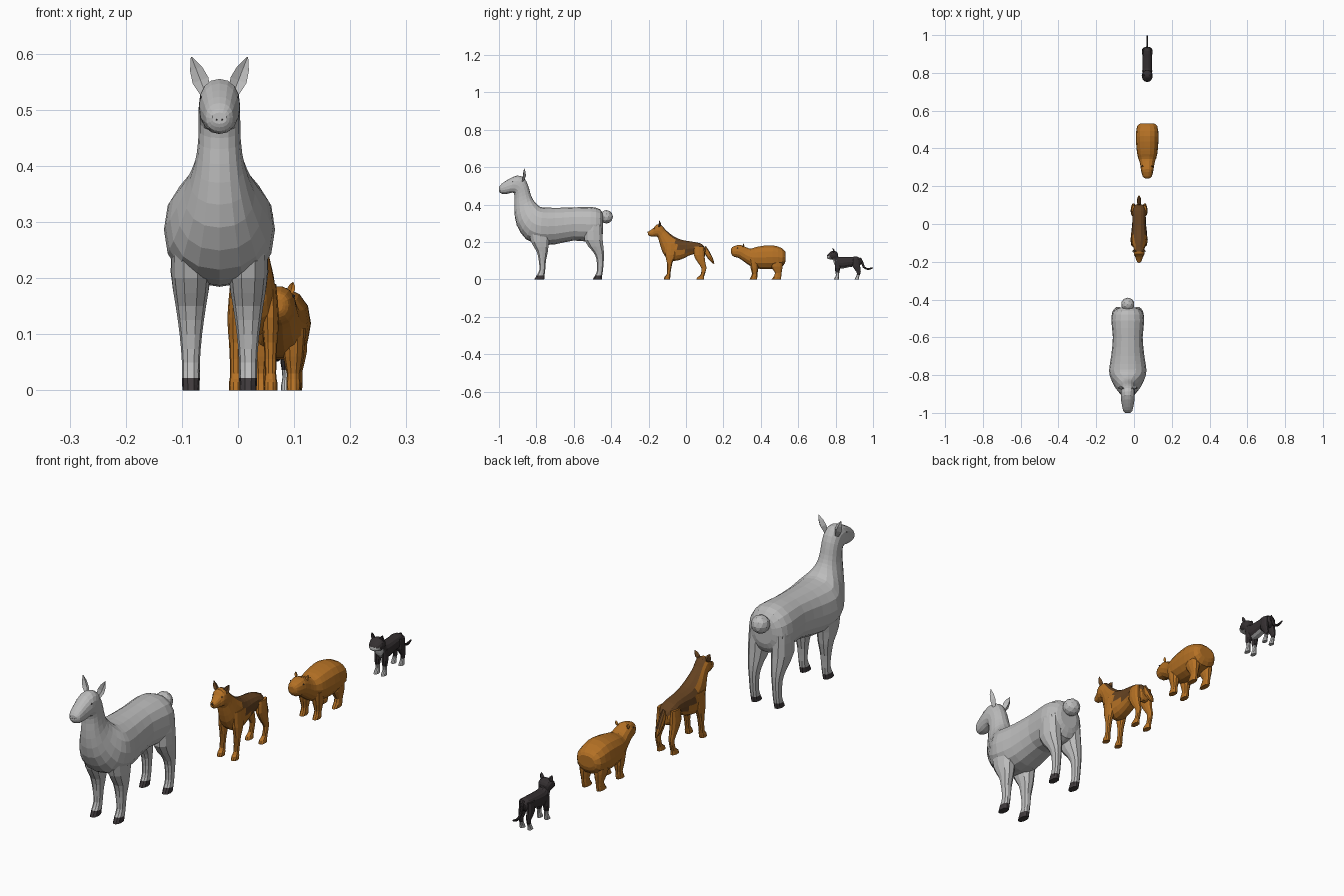
import bpy, bmesh, math
from mathutils import Vector


def material(name, rgb):
    m = bpy.data.materials.new(name)
    m.diffuse_color = (*rgb, 1)
    return m


WOOL = material("pale grey wool", (0.5, 0.5, 0.5))
HOOF = material("dark hoof", (0.05, 0.042, 0.045))
TAN = material("orange tan fur", (0.46, 0.165, 0.018))
BROWN = material("dark brown fur", (0.13, 0.055, 0.015))
BLACK = material("black fur", (0.035, 0.029, 0.031))


def finish(name, bm, mats, rule=None):
    bmesh.ops.recalc_face_normals(bm, faces=bm.faces)
    bm.normal_update()
    if rule:
        for f in bm.faces:
            f.material_index = int(rule(f.calc_center_median(), f.normal))
    me = bpy.data.meshes.new(name)
    bm.to_mesh(me)
    bm.free()
    for m in mats:
        me.materials.append(m)
    ob = bpy.data.objects.new(name, me)
    bpy.context.collection.objects.link(ob)
    return ob


def smooth_path(rows, steps):
    # Catmull-Rom interpolation between cross-sections
    out = []
    for i in range(len(rows) - 1):
        p0, p1, p2, p3 = (rows[max(0, min(len(rows) - 1, i + k))] for k in (-1, 0, 1, 2))
        for s in range(steps):
            t = s / steps
            out.append([0.5 * (2 * b + (c - a) * t + (2 * a - 5 * b + 4 * c - d) * t * t
                               + (3 * b - a - 3 * c + d) * t ** 3)
                        for a, b, c, d in zip(p0, p1, p2, p3)])
    return out + [list(rows[-1])]


def loft(name, rows, x, mats, rule=None, sides=14, steps=2):
    # each row: lower y, lower z, upper y, upper z, half width
    bm = bmesh.new()
    rings = []
    for yb, zb, yt, zt, w in smooth_path(rows, steps):
        ring = []
        for k in range(sides):
            a = 2 * math.pi * k / sides
            c, s = (math.copysign(abs(v) ** 0.88, v) for v in (math.cos(a), math.sin(a)))
            ring.append(bm.verts.new((x + w * c, (yb + yt) / 2 + (yt - yb) / 2 * s,
                                      (zb + zt) / 2 + (zt - zb) / 2 * s)))
        rings.append(ring)
    for r, q in zip(rings, rings[1:]):
        for k in range(sides):
            j = (k + 1) % sides
            bm.faces.new((r[k], r[j], q[j], q[k]))
    bm.faces.new(rings[0])
    bm.faces.new(rings[-1])
    return finish(name, bm, mats, rule)


def legs(name, rows, x, off, mats, rule=None):
    # each row: z, front y, back y, half width
    for side, s in (("left", 1), ("right", -1)):
        loft(f"{name} {side}", [(f, z, b, z, w) for z, f, b, w in rows],
             x + s * off, mats, rule, sides=10)


def ears(name, x, base, tip, width, thick, mat):
    # cupped leaf shape: hollow front, rounded back
    for side, s in (("left", 1), ("right", -1)):
        a = Vector((x + s * base[0], base[1], base[2]))
        b = Vector((x + s * tip[0], tip[1], tip[2]))
        across = (b - a).cross(Vector((0, 1, 0))).normalized() * width / 2
        bm = bmesh.new()
        rings = []
        for t, k in ((-0.15, 0.6), (0.3, 1), (0.65, 0.75), (1, 0.08)):
            c = a.lerp(b, t)
            back = Vector((0, thick * k, 0))
            rings.append([bm.verts.new(p) for p in
                          (c + across * k, c + back * 0.4, c - across * k, c + back)])
        for r, q in zip(rings, rings[1:]):
            for k in range(4):
                j = (k + 1) % 4
                bm.faces.new((r[k], r[j], q[j], q[k]))
        bm.faces.new(rings[0])
        bm.faces.new(rings[-1])
        finish(f"{name} {side}", bm, [mat])


def ball(name, pos, r, mat, sub=2):
    bm = bmesh.new()
    bmesh.ops.create_icosphere(bm, subdivisions=sub, radius=r)
    bmesh.ops.translate(bm, verts=bm.verts, vec=pos)
    finish(name, bm, [mat])


# Llama
X = -0.033
loft("llama body", [
    (-.443, .25, -.443, .345, .04), (-.46, .21, -.46, .375, .075), (-.51, .2, -.51, .388, .087),
    (-.6, .208, -.6, .385, .079), (-.7, .188, -.7, .383, .088), (-.78, .187, -.77, .386, .099),
    (-.855, .215, -.79, .395, .088), (-.905, .29, -.805, .41, .063), (-.918, .37, -.82, .43, .045),
    (-.917, .43, -.832, .46, .038), (-.92, .462, -.845, .505, .037), (-.935, .463, -.868, .545, .037),
    (-.955, .458, -.905, .555, .036), (-.975, .457, -.95, .535, .03),
    (-.993, .462, -.985, .512, .024), (-1, .475, -.999, .495, .013)], X, [WOOL], sides=16)
hoof = lambda c, n: c.z < 0.02
legs("llama front leg", [
    (.28, -.85, -.71, .035), (.2, -.83, -.73, .034), (.15, -.8, -.737, .027), (.1, -.788, -.748, .02),
    (.05, -.785, -.752, .016), (.022, -.8, -.755, .016), (0, -.812, -.757, .015)],
    X, .051, [WOOL, HOOF], hoof)
legs("llama hind leg", [
    (.3, -.54, -.45, .033), (.21, -.545, -.443, .036), (.15, -.5, -.438, .026), (.11, -.48, -.438, .019),
    (.05, -.476, -.443, .016), (.022, -.487, -.447, .016), (0, -.5, -.449, .015)],
    X, .051, [WOOL, HOOF], hoof)
ears("llama ear", X, (.027, -.875, .535), (.05, -.866, .594), .03, .016, WOOL)
ball("llama tail", (X, -.426, .335), .036, WOOL)
for s in (-1, 1):
    ball("llama eye", (X + s * .031, -.928, .522), .004, HOOF, 1)
    ball("llama nostril", (X + s * .005, -.999, .482), .002, HOOF, 1)

# Shepherd dog
X = 0.027


def saddle(c, n):
    if c.y > -0.05:
        return c.z > 0.152 + 0.1 * max(0, c.y - 0.05)
    return -0.14 < c.y and c.z > 0.2 and (n.z > 0.55 or n.y > 0.5)


loft("dog body", [
    (.1, .12, .105, .165, .018), (.085, .11, .085, .19, .036), (.04, .135, .05, .2, .035),
    (-.01, .113, 0, .208, .037), (-.065, .097, -.035, .217, .042), (-.115, .125, -.065, .232, .04),
    (-.138, .18, -.09, .25, .033), (-.147, .215, -.112, .27, .028), (-.155, .228, -.132, .293, .029),
    (-.168, .228, -.158, .294, .027), (-.178, .229, -.172, .277, .02),
    (-.195, .232, -.192, .262, .014), (-.204, .24, -.203, .256, .008)], X, [TAN, BROWN], saddle)
legs("dog front leg", [
    (.19, -.112, -.045, .01), (.13, -.112, -.055, .015), (.085, -.102, -.073, .012),
    (.03, -.103, -.083, .01), (.015, -.115, -.083, .012), (0, -.12, -.085, .012)], X, .031, [TAN])
legs("dog hind leg", [
    (.175, .045, .098, .01), (.13, .04, .1, .015), (.085, .066, .105, .012), (.06, .082, .11, .009),
    (.025, .077, .1, .009), (.012, .06, .097, .011), (0, .055, .097, .012)], X, .03, [TAN])
loft("dog tail", [
    (.092, .152, .105, .18, .008), (.108, .125, .125, .15, .011), (.127, .1, .143, .115, .01),
    (.147, .083, .152, .085, .003)], X, [TAN, BROWN], lambda c, n: n.z > 0.3, sides=8)
ears("dog ear", X, (.019, -.147, .283), (.034, -.143, .315), .024, .012, BROWN)
ball("dog nose", (X, -.201, .252), .006, BROWN, 1)
for s in (-1, 1):
    ball("dog eye", (X + s * .02, -.169, .272), .003, HOOF, 1)

# Capybara
X = 0.07
loft("capybara body", [
    (.533, .1, .533, .145, .035), (.518, .07, .515, .167, .054), (.46, .055, .465, .184, .06),
    (.4, .055, .41, .181, .057), (.36, .062, .37, .173, .052), (.33, .08, .345, .165, .043),
    (.305, .098, .32, .174, .037), (.28, .115, .29, .186, .033), (.258, .12, .262, .18, .027),
    (.246, .13, .247, .173, .02), (.241, .14, .241, .163, .01)], X, [TAN])
legs("capybara front leg", [
    (.11, .335, .39, .022), (.06, .345, .388, .018), (.03, .352, .382, .012),
    (.012, .345, .382, .013), (0, .338, .38, .012)], X, .029, [TAN])
legs("capybara hind leg", [
    (.13, .445, .52, .022), (.07, .453, .518, .021), (.035, .475, .512, .013),
    (.012, .465, .51, .013), (0, .455, .508, .012)], X, .032, [TAN])
ears("capybara ear", X, (.024, .303, .176), (.028, .306, .193), .014, .008, TAN)
for s in (-1, 1):
    ball("capybara eye", (X + s * .029, .275, .168), .003, HOOF, 1)

# Cat
bib = lambda c, n: ((c.y < 0.77 and c.z < 0.126) or (c.y < 0.83 and c.z < 0.112 and n.y < -0.3)
                    or (c.y < 0.88 and n.z < -0.75))
loft("cat body", [
    (.938, .085, .938, .11, .012), (.922, .07, .917, .122, .023), (.88, .067, .88, .121, .025),
    (.84, .058, .84, .12, .026), (.812, .06, .818, .121, .025), (.793, .08, .812, .127, .022),
    (.787, .1, .813, .136, .024), (.783, .105, .803, .15, .028), (.77, .107, .782, .153, .028),
    (.758, .11, .763, .14, .02), (.753, .117, .754, .128, .009)], X, [BLACK, WOOL], bib)
legs("cat front leg", [
    (.1, .795, .83, .008), (.06, .796, .825, .011), (.036, .799, .82, .008), (.022, .801, .818, .007),
    (.01, .795, .818, .009), (0, .789, .818, .009)], X, .016, [BLACK, WOOL], lambda c, n: c.z < .036)
legs("cat hind leg", [
    (.11, .89, .93, .01), (.07, .89, .932, .012), (.04, .911, .935, .007),
    (.025, .912, .93, .007), (.012, .906, .926, .008), (0, .9, .926, .009)],
    X, .017, [BLACK, WOOL], lambda c, n: c.z < .026)
loft("cat tail", [
    (.925, .105, .935, .118, .006), (.937, .086, .948, .092, .005), (.946, .063, .955, .071, .005),
    (.969, .051, .97, .061, .005), (.988, .054, .987, .063, .004), (1, .06, .999, .065, .002)],
    X, [BLACK], sides=8)
ears("cat ear", X, (.018, .786, .145), (.024, .784, .168), .02, .01, BLACK)
